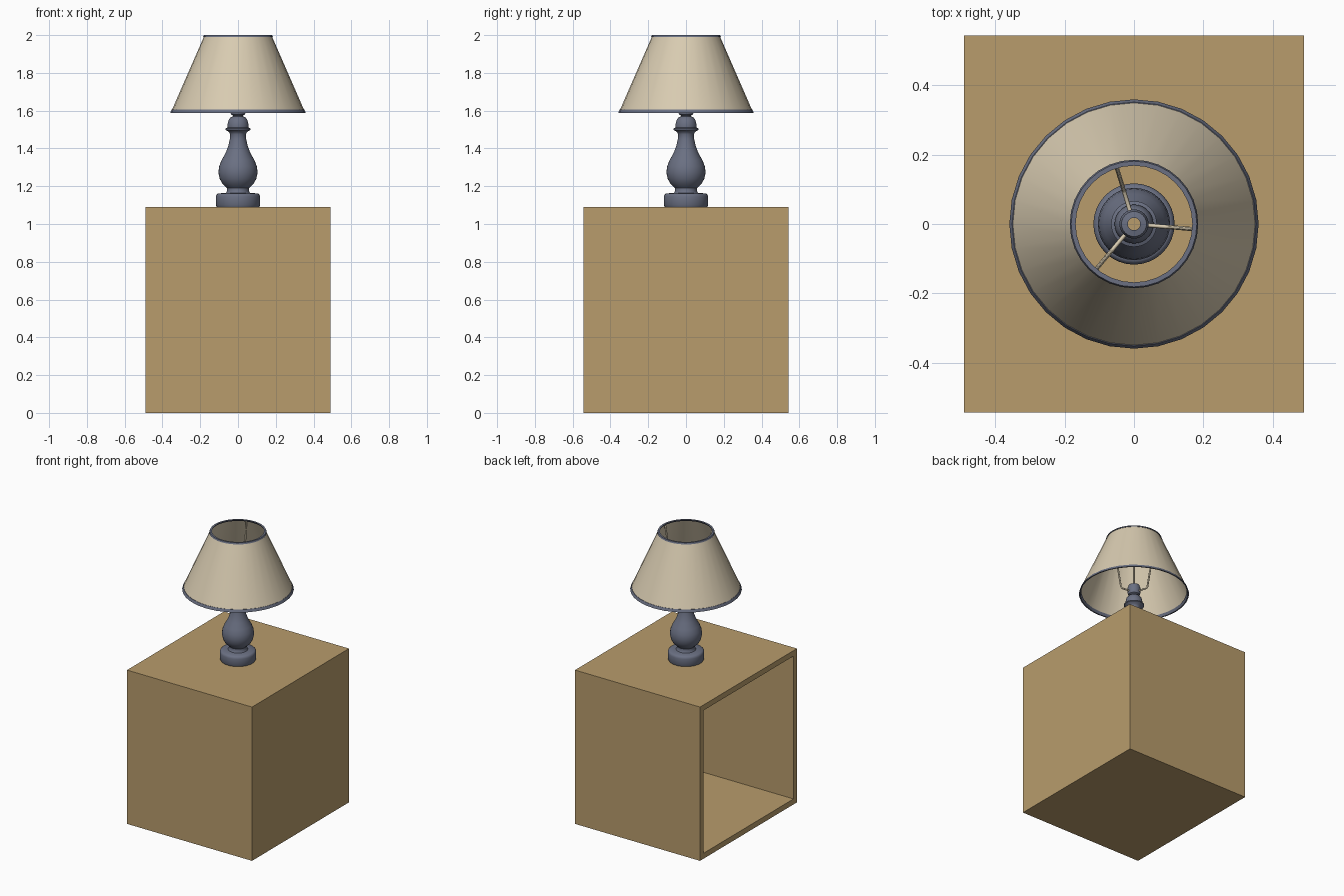
import bpy, bmesh
from math import sin, cos, tau, radians
from mathutils import Vector

old = bpy.data.objects.get("Cube")
if old:
    bpy.data.objects.remove(old, do_unlink=True)


def material(name, rgb):
    mat = bpy.data.materials.new(name)
    mat.use_nodes = True
    mat.diffuse_color = (*rgb, 1)
    mat.node_tree.nodes["Principled BSDF"].inputs["Base Color"].default_value = (*rgb, 1)
    return mat


WOOD = material("tan wood", (0.48, 0.333, 0.15))
METAL = material("slate blue", (0.145, 0.162, 0.225))
FABRIC = material("cream fabric", (0.69, 0.6, 0.44))


def finish(bm, name, mat, smooth=True):
    mesh = bpy.data.meshes.new(name)
    bm.to_mesh(mesh)
    bm.free()
    obj = bpy.data.objects.new(name, mesh)
    bpy.context.collection.objects.link(obj)
    mesh.materials.append(mat)
    if smooth:
        bpy.ops.object.select_all(action="DESELECT")
        obj.select_set(True)
        bpy.context.view_layer.objects.active = obj
        bpy.ops.object.shade_smooth_by_angle(angle=radians(40))
    return obj


def lathe(name, profile, mat, sides=32, closed=True):
    """Revolve (radius, height) points about the z axis."""
    bm = bmesh.new()
    rings = [[bm.verts.new((r * cos(tau * i / sides), r * sin(tau * i / sides), z))
              for i in range(sides)] for r, z in profile]
    pairs = list(zip(rings, rings[1:]))
    if closed:
        pairs.append((rings[-1], rings[0]))
    for low, high in pairs:
        for i in range(sides):
            j = (i + 1) % sides
            bm.faces.new((low[i], low[j], high[j], high[i]))
    bmesh.ops.recalc_face_normals(bm, faces=bm.faces)
    return finish(bm, name, mat)


# Cabinet: a box hollowed out from its -x side
TOP, WALL = 1.09, 0.055
bm = bmesh.new()
bmesh.ops.create_cube(bm, size=1)
bmesh.ops.scale(bm, vec=(0.98, 1.086, TOP), verts=bm.verts)
bmesh.ops.translate(bm, vec=(0, 0, TOP / 2), verts=bm.verts)
bm.normal_update()
opening = [f for f in bm.faces if f.normal.x < -0.9]
bmesh.ops.inset_individual(bm, faces=opening, thickness=WALL)
cavity = bmesh.ops.extrude_discrete_faces(bm, faces=opening)["faces"]
bmesh.ops.translate(bm, vec=(0.98 - WALL, 0, 0), verts=cavity[0].verts)
finish(bm, "cabinet", WOOD, smooth=False)

# Lamp body: foot, bulb, collar and socket around a hollow core
lathe("lamp_body", [
    (0.018, TOP), (0.112, TOP), (0.117, 1.1), (0.117, 1.145), (0.114, 1.155),
    (0.106, 1.162), (0.064, 1.164), (0.057, 1.175), (0.058, 1.19), (0.068, 1.2),
    (0.084, 1.215), (0.097, 1.24), (0.104, 1.272), (0.1, 1.305), (0.087, 1.338),
    (0.066, 1.375), (0.051, 1.415), (0.043, 1.45), (0.041, 1.475), (0.047, 1.487),
    (0.066, 1.498), (0.066, 1.506), (0.055, 1.511), (0.056, 1.525), (0.05, 1.55),
    (0.038, 1.566), (0.026, 1.57), (0.026, 1.574), (0.037, 1.58), (0.042, 1.595),
    (0.042, 1.63), (0.036, 1.648), (0.018, 1.652)], METAL)

# Shade: open cone with trim bands at both rims
lathe("lamp_shade", [(0.355, 1.592), (0.178, 1.997)], FABRIC, closed=False)
lathe("shade_bottom_trim",
      [(0.351, 1.588), (0.359, 1.588), (0.351, 1.606), (0.343, 1.606)], METAL)
lathe("shade_top_trim",
      [(0.173, 1.99), (0.185, 1.99), (0.181, 2.0), (0.168, 2.0)], METAL)

# Support arms: bent rods from the socket up to the top trim
for number, degrees in enumerate((-5, 107, 230), 1):
    a = radians(degrees)
    curve = bpy.data.curves.new("arm_path", "CURVE")
    curve.dimensions = "3D"
    curve.bevel_depth = 0.006
    curve.bevel_resolution = 1
    curve.use_fill_caps = True
    path = [(0.035, 1.6), (0.095, 1.6), (0.104, 1.61), (0.175, 1.992)]
    spline = curve.splines.new("POLY")
    spline.points.add(len(path) - 1)
    for point, (r, z) in zip(spline.points, path):
        point.co = (r * cos(a), r * sin(a), z, 1)
    curve.materials.append(FABRIC)
    arm = bpy.data.objects.new(f"shade_arm_{number}", curve)
    bpy.context.collection.objects.link(arm)
